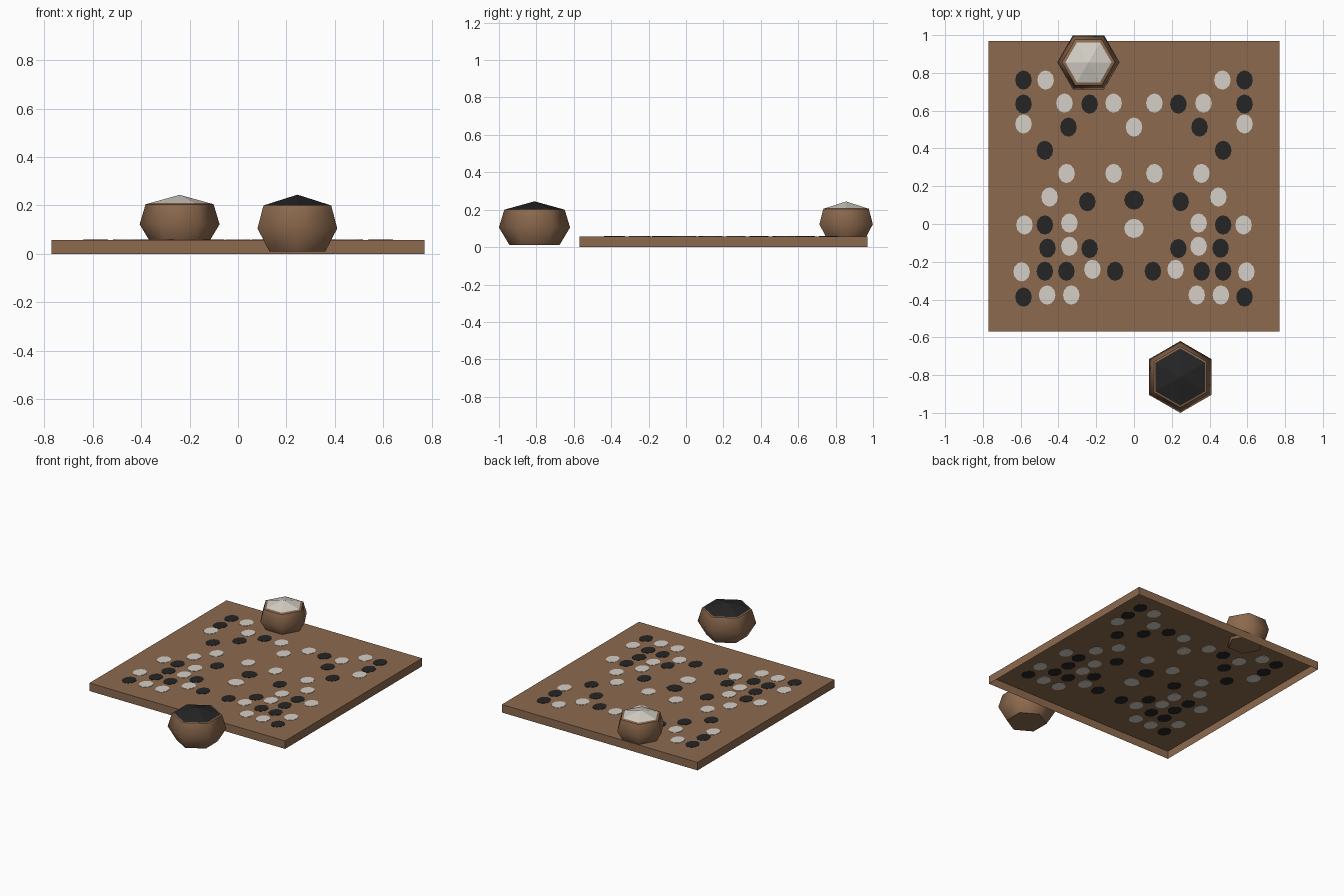
import bpy, bmesh, math
from mathutils import Matrix

if "Cube" in bpy.data.objects:
    bpy.data.objects.remove(bpy.data.objects["Cube"])


def material(name, rgb):
    m = bpy.data.materials.new(name)
    m.diffuse_color = (*rgb, 1.0)
    m.use_nodes = True
    m.node_tree.nodes["Principled BSDF"].inputs["Base Color"].default_value = m.diffuse_color
    return m


WOOD = material("brown wood", (0.265, 0.143, 0.076))
BLACK = material("black stone", (0.018, 0.018, 0.018))
WHITE = material("white stone", (0.66, 0.63, 0.57))


def finish(name, bm, *mats):
    me = bpy.data.meshes.new(name)
    bm.normal_update()
    bm.to_mesh(me)
    bm.free()
    for m in mats:
        me.materials.append(m)
    ob = bpy.data.objects.new(name, me)
    bpy.context.collection.objects.link(ob)
    return ob


# board: thin box, open underneath
TOP = 0.057
bm = bmesh.new()
bmesh.ops.create_cube(bm, size=1, matrix=Matrix.Translation((0, 0.2, TOP / 2))
                      @ Matrix.Diagonal((1.54, 1.54, TOP, 1)))
bm.normal_update()
bmesh.ops.delete(bm, geom=[f for f in bm.faces if f.normal.z < -0.5], context='FACES')
finish("board", bm, WOOD)

# stones: thin discs let into the board, mirrored left to right
black_spots = [(.585, .762), (.585, .635), (.235, .635), (.347, .513), (.472, .39),
               (.247, .118), (.472, -.005), (.458, -.128), (.235, -.13), (.472, -.25),
               (.358, -.25), (.1, -.25), (.585, -.387), (0, .127)]
white_spots = [(.468, .762), (.368, .64), (.108, .64), (.585, .53), (.357, .268),
               (.108, .268), (.447, .143), (.58, -.005), (.342, .005), (.342, -.118),
               (.595, -.253), (.22, -.24), (.46, -.376), (.332, -.376),
               (0, .513), (0, -.023)]


def stones(name, spots, mat):
    bm = bmesh.new()
    for x, y in spots:
        rx = 0.044 if x or y > 0.4 else 0.052
        for sx in ((x, -x) if x else (0,)):
            bmesh.ops.create_cone(bm, cap_ends=True, segments=12, radius1=1, radius2=1, depth=1,
                                  matrix=Matrix.Translation((sx, y, TOP))
                                  @ Matrix.Diagonal((rx, 0.051, 0.004, 1)))
    finish(name, bm, mat)


stones("black_stones", black_spots, BLACK)
stones("white_stones", white_spots, WHITE)


# bowls: six-sided rings, closed below, with a low heap of stones on top
def bowl(name, x, y, z, r, turn, inset, heap):
    bm = bmesh.new()
    lip = 0.85 * r
    rise = 0.235 * r                       # height of the heap above the rim
    rim = z + r
    profile = [(0.70 * r, z), (r, z + 0.5 * r), (lip, rim)]
    top = [(lip, rim), (lip * inset, rim + rise * (1 - inset))]

    def ring(rad, h):
        return [bm.verts.new((x + rad * math.cos(turn + k * math.pi / 3),
                              y + rad * math.sin(turn + k * math.pi / 3), h)) for k in range(6)]

    def bridge(a, b, smooth):
        for k in range(6):
            n = (k + 1) % 6
            bm.faces.new((a[k], a[n], b[n], b[k])).smooth = smooth

    rings = [ring(*p) for p in profile]
    bm.faces.new(rings[0][::-1])
    bridge(rings[0], rings[1], True)
    bridge(rings[1], rings[2], True)
    # sloping wooden lip, then the heap
    lips = [ring(*p) for p in top]
    bridge(lips[0], lips[1], False)
    apex = bm.verts.new((x, y, rim + rise))
    for k in range(6):
        bm.faces.new((lips[1][k], lips[1][(k + 1) % 6], apex)).material_index = 1
    finish(name, bm, WOOD, heap)


bowl("black_stone_bowl", 0.245, -0.81, 0.01, 0.19, math.pi / 2, 0.94, BLACK)
bowl("white_stone_bowl", -0.241, 0.856, 0.04, 0.165, 0, 0.87, WHITE)
